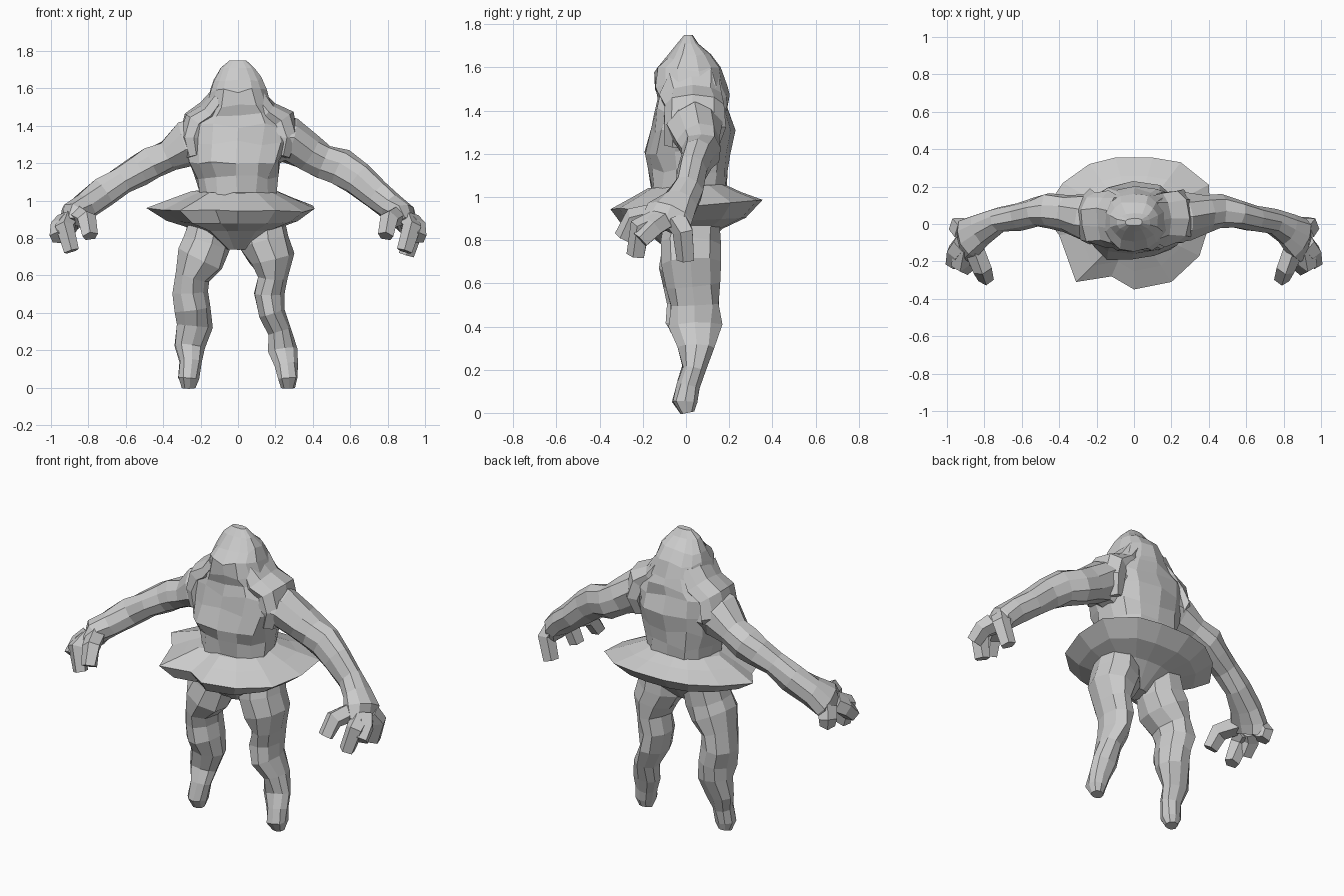
import bpy, bmesh, random
from math import sin, cos, pi, copysign
from mathutils import Vector

random.seed(4)


def skin(name, rings):
    """Join equal-length rings of points into a closed, flat-faced object."""
    bm = bmesh.new()
    loops = [[bm.verts.new(p) for p in r] for r in rings]
    n = len(loops[0])
    for a, b in zip(loops, loops[1:]):
        for i in range(n):
            j = (i + 1) % n
            bm.faces.new((a[i], a[j], b[j], b[i]))
    bm.faces.new(loops[0][::-1])
    bm.faces.new(loops[-1])
    bmesh.ops.recalc_face_normals(bm, faces=bm.faces[:])
    me = bpy.data.meshes.new(name)
    bm.to_mesh(me)
    bm.free()
    ob = bpy.data.objects.new(name, me)
    bpy.context.collection.objects.link(ob)
    return ob


def boxy(v):
    """Push a sine or cosine outwards for a squarer cross-section."""
    return copysign(abs(v) ** 0.8, v)


def tube(name, pts, n=7, ref=(0, 1, 0), jit=0.09):
    """Rough tube through (x, y, z, half width, half depth along ref)."""
    c = [Vector(p[:3]) for p in pts]
    rings = []
    for i, p in enumerate(pts):
        t = (c[min(i + 1, len(c) - 1)] - c[max(i - 1, 0)]).normalized()
        v = Vector(ref)
        v = (v - t * v.dot(t)).normalized()
        u = v.cross(t)
        ring = []
        for k in range(n):
            a = 2 * pi * (k + 0.5) / n
            s = 1.05 + random.uniform(-jit, jit)
            ring.append(c[i] + (u * cos(a) * p[3] + v * sin(a) * p[4]) * s)
        rings.append(ring)
    return skin(name, rings)


# Torso and hooded head: z, x min, x max, y min, y max
body = [(0.93, -.19, .19, -.14, .15), (1.04, -.21, .20, -.17, .19),
        (1.12, -.23, .21, -.17, .20), (1.21, -.26, .24, -.20, .21),
        (1.31, -.28, .27, -.17, .22), (1.40, -.27, .27, -.14, .20),
        (1.46, -.22, .23, -.13, .20), (1.51, -.17, .18, -.15, .19),
        (1.59, -.15, .15, -.15, .17), (1.65, -.13, .13, -.09, .12),
        (1.71, -.09, .09, -.04, .06), (1.75, -.045, .045, -.01, .03)]
rings = []
for z, x0, x1, y0, y1 in body:
    ring = []
    for k in range(14):
        a = 2 * pi * (k + 0.5) / 14
        s = 1 + random.uniform(-.08, .05)
        ring.append(((x0 + x1) / 2 + (x1 - x0) / 2 * boxy(cos(a)) * s,
                     (y0 + y1) / 2 + (y1 - y0) / 2 * boxy(sin(a)) * s,
                     z + (random.uniform(-.015, .015) if z < 1.7 else 0)))
    rings.append(ring)
skin("torso_and_hood", rings)

# Flared skirt: irregular rim, shallow cone above, deeper cone below, full front
rim = [(0, -.35), (.2, -.31), (.35, -.17), (.41, .02), (.4, .21), (.25, .33),
       (.1, .355), (-.1, .355), (-.24, .32), (-.38, .22), (-.49, .06),
       (-.4, -.06), (-.31, -.31), (-.12, -.28)]
rings = []
for s, z in ((.5, 1.05), (.72, 1.01), (1, .955), (.78, .89), (.48, .845), (.16, .74)):
    tilt = .09 if s > .9 else .05
    front = 1.1 if z < .9 else 1
    rings.append([(x * s, y * s * (front if y < 0 else 1),
                   z + tilt * y * s + (0.02 if y < -.2 and s == 1 else 0))
                  for x, y in rim])
skin("skirt", rings)

# Legs
tube("left_leg", [(-.14, .03, .88, .12, .12), (-.165, .02, .77, .13, .125),
                  (-.20, .02, .69, .13, .13), (-.25, .03, .60, .09, .125),
                  (-.26, .04, .51, .092, .115),
                  (-.24, .04, .42, .095, .12), (-.235, .05, .33, .09, .085),
                  (-.26, .04, .22, .08, .055), (-.255, .01, .14, .06, .052),
                  (-.265, -.005, .05, .052, .058), (-.265, .005, 0, .034, .03)], 9)
tube("right_leg", [(.13, .03, .88, .12, .12), (.14, .02, .78, .13, .13),
                   (.18, .02, .69, .115, .13), (.185, .03, .59, .075, .125),
                   (.165, .04, .50, .075, .115), (.18, .04, .40, .068, .12),
                   (.225, .05, .30, .062, .08), (.24, .035, .20, .075, .052),
                   (.255, .01, .12, .06, .052), (.265, -.005, .05, .054, .058),
                   (.265, .005, 0, .036, .03)], 9)

# Arms ending in a broad palm
tube("right_arm", [(.15, .03, 1.32, .14, .13), (.28, .04, 1.32, .115, .12),
                   (.38, .06, 1.25, .10, .095), (.46, .07, 1.21, .09, .085),
                   (.55, .055, 1.18, .095, .075), (.64, .03, 1.12, .09, .07),
                   (.74, .01, 1.03, .08, .065), (.82, -.03, .97, .075, .08),
                   (.88, -.07, .92, .075, .11), (.90, -.10, .86, .045, .11)], 9)
tube("left_arm", [(-.15, .03, 1.32, .14, .13), (-.27, .04, 1.30, .12, .12),
                  (-.37, .06, 1.24, .08, .095), (-.46, .07, 1.20, .085, .09),
                  (-.53, .06, 1.16, .08, .075), (-.62, .04, 1.11, .07, .07),
                  (-.72, .02, 1.04, .08, .065), (-.82, -.03, .97, .075, .08),
                  (-.88, -.07, .92, .075, .11), (-.90, -.10, .86, .045, .11)], 9)

# Fingers: bent knuckle, blunt tip
fingers = [((.86, -.12, .92), (.81, -.24, .90), (.79, -.29, .81)),
           ((.91, -.13, .89), (.93, -.21, .86), (.89, -.23, .73)),
           ((.92, -.11, .89), (.955, -.15, .86), (.965, -.21, .80)),
           ((.91, -.04, .89), (.94, -.01, .84), (.90, .0, .71))]
for side, sx in (("right", 1), ("left", -1)):
    for i, (a, b, c) in enumerate(fingers):
        if sx < 0 and i == 3:
            c = (.93, -.02, .80)
        tube(f"{side}_finger_{i + 1}",
             [(p[0] * sx, p[1], p[2], r, r) for p, r in zip((a, b, c), (.055, .05, .042))],
             5, (1, 0, 0), .05)

# Ragged hair resting on the shoulders
for side, sx in (("right", 1), ("left", -1)):
    tube(f"{side}_shoulder_hair",
         [(sx * .09, .02, 1.55, .06, .13), (sx * .15, .03, 1.47, .07, .14),
          (sx * .22, .03, 1.42, .08, .13), (sx * .25, .03, 1.33, .075, .14),
          (sx * .23, .02, 1.23, .05, .11)], 9, jit=.16)
